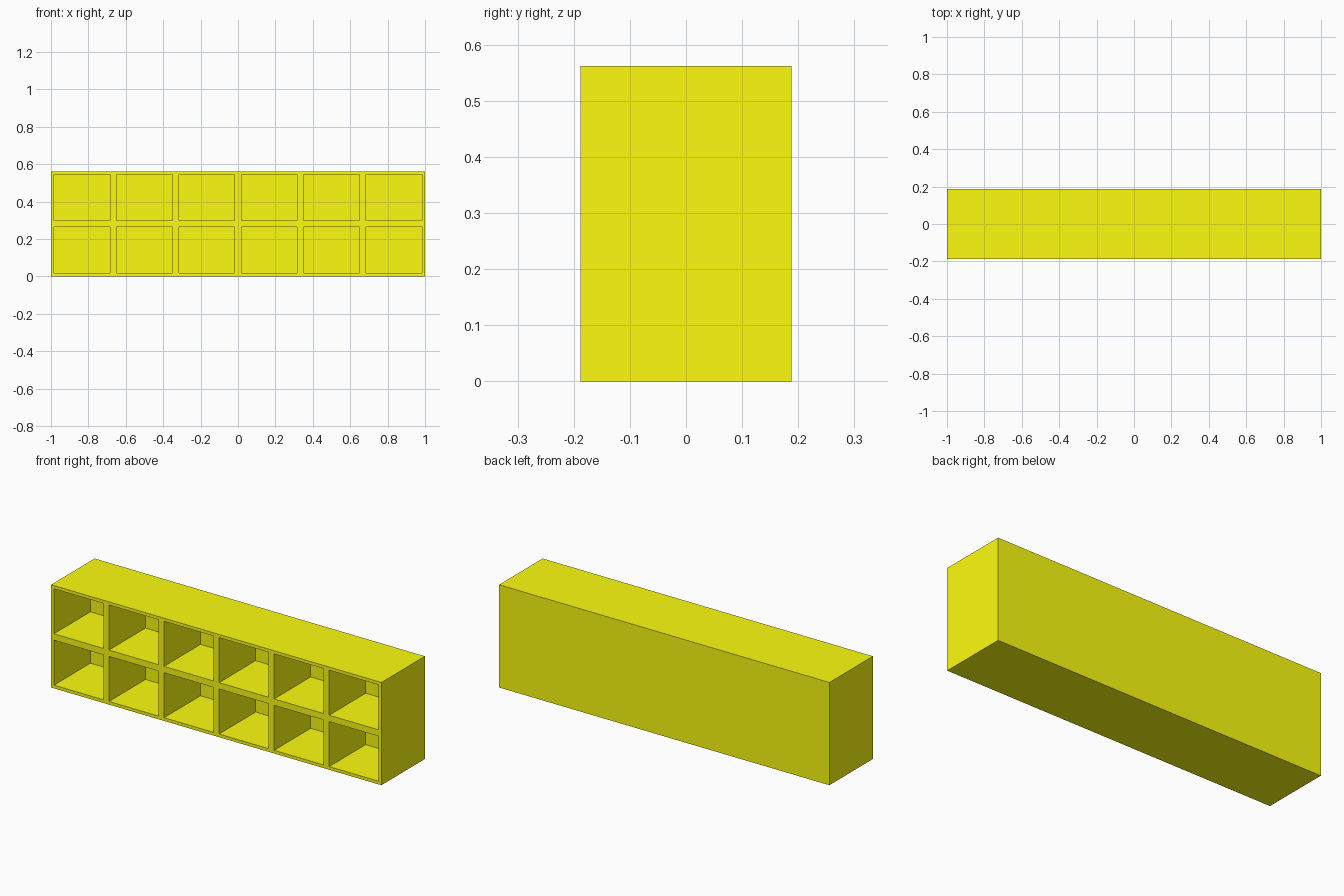
import bpy, bmesh, math
from mathutils import Matrix

if "Cube" in bpy.data.objects:
    bpy.data.objects.remove(bpy.data.objects["Cube"])

WIDTH, DEPTH, HEIGHT = 2.0, 0.376, 0.5625
COLS, ROWS = 6, 2
RIM, CELL_DEPTH = 0.0175, 0.315

bm = bmesh.new()

# Front face: one quad per cubby, facing -y
bmesh.ops.create_grid(bm, x_segments=COLS, y_segments=ROWS, size=0.5)
bmesh.ops.scale(bm, vec=(WIDTH, HEIGHT, 1), verts=bm.verts)
bmesh.ops.transform(bm, matrix=Matrix.Rotation(math.pi / 2, 4, 'X'), verts=bm.verts)
bmesh.ops.translate(bm, vec=(0, -DEPTH / 2, HEIGHT / 2), verts=bm.verts)
bm.normal_update()
cells = list(bm.faces)

# Cubbies: inset a rim around each cell
bmesh.ops.inset_individual(bm, faces=cells, thickness=RIM, use_even_offset=True)
outline = [e for e in bm.edges if e.is_boundary]

# Outer shell: sweep the outline to the rear and close the back
swept = bmesh.ops.extrude_edge_only(bm, edges=outline)["geom"]
bmesh.ops.translate(bm, vec=(0, DEPTH, 0),
                    verts=[g for g in swept if isinstance(g, bmesh.types.BMVert)])
bmesh.ops.edgeloop_fill(bm, edges=[g for g in swept if isinstance(g, bmesh.types.BMEdge)
                                   and all(v.co.y > 0 for v in g.verts)])

# Push each cell face back to form the compartments
bmesh.ops.inset_individual(bm, faces=cells, thickness=0, depth=0)
bmesh.ops.translate(bm, vec=(0, CELL_DEPTH, 0),
                    verts=list({v for f in cells for v in f.verts}))
bmesh.ops.recalc_face_normals(bm, faces=bm.faces)

mesh = bpy.data.meshes.new("cubby_shelf")
bm.to_mesh(mesh)
bm.free()

yellow = bpy.data.materials.new("yellow")
yellow.diffuse_color = (0.98, 0.98, 0.005, 1)
yellow.use_nodes = True
yellow.node_tree.nodes["Principled BSDF"].inputs["Base Color"].default_value = yellow.diffuse_color
mesh.materials.append(yellow)
shelf = bpy.data.objects.new("cubby_shelf", mesh)
bpy.context.collection.objects.link(shelf)
